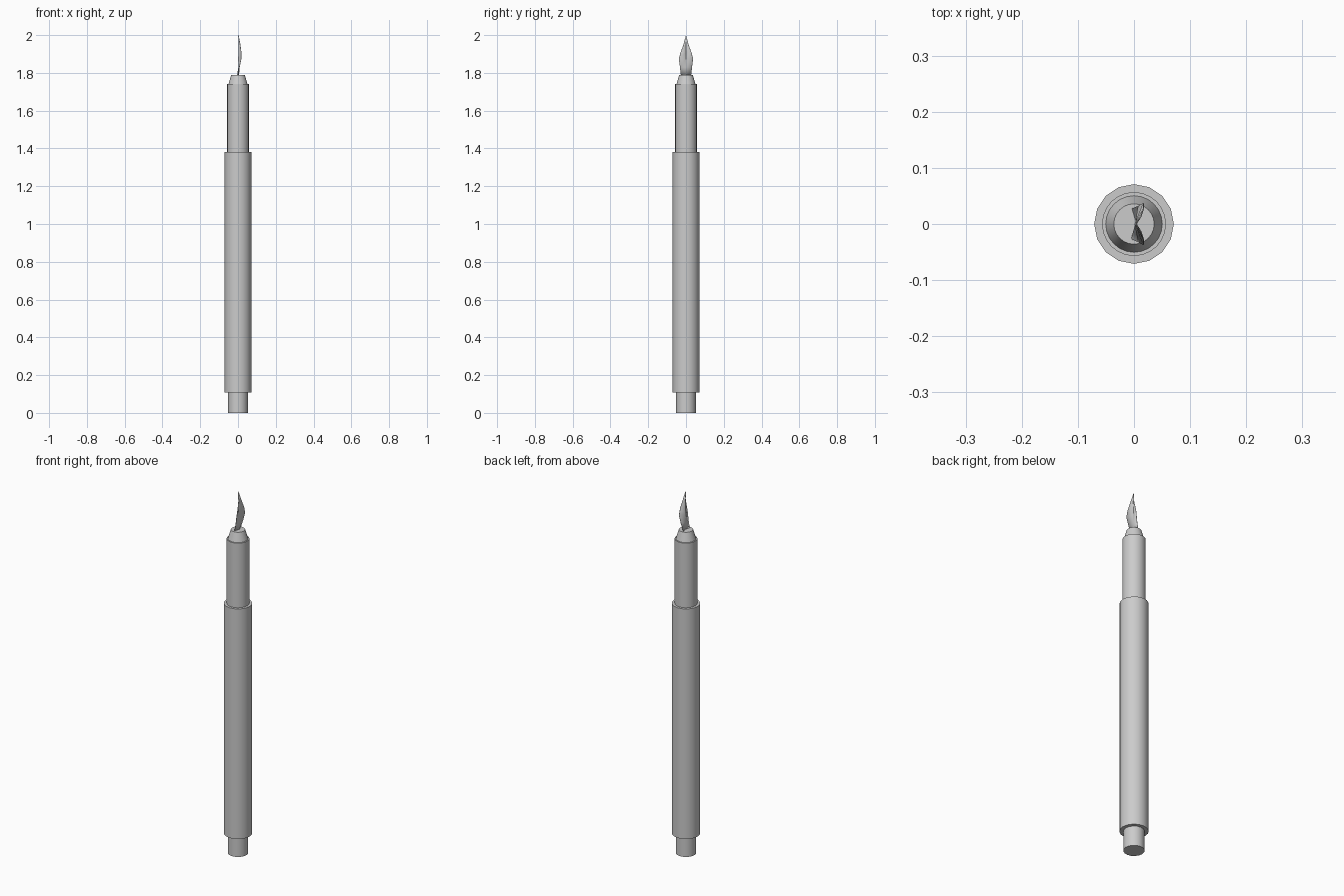
import bpy, bmesh, math

cube = bpy.data.objects.get("Cube")
if cube:
    bpy.data.objects.remove(cube, do_unlink=True)

grey = bpy.data.materials.new("plain grey")
grey.use_nodes = True
colour = (0.6, 0.6, 0.6, 1)
grey.diffuse_color = colour
grey.node_tree.nodes["Principled BSDF"].inputs["Base Color"].default_value = colour


def finish(name, bm):
    bmesh.ops.recalc_face_normals(bm, faces=bm.faces)
    mesh = bpy.data.meshes.new(name)
    bm.to_mesh(mesh)
    bm.free()
    mesh.materials.append(grey)
    obj = bpy.data.objects.new(name, mesh)
    bpy.context.collection.objects.link(obj)
    bpy.ops.object.select_all(action="DESELECT")
    obj.select_set(True)
    bpy.context.view_layer.objects.active = obj
    bpy.ops.object.shade_smooth_by_angle(angle=math.radians(30))
    return obj


def turned(name, r1, r2, z1, z2, sides=16):
    bm = bmesh.new()
    bmesh.ops.create_cone(bm, cap_ends=True, segments=sides,
                          radius1=r1, radius2=r2, depth=z2 - z1)
    bmesh.ops.translate(bm, verts=bm.verts, vec=(0, 0, (z1 + z2) / 2))
    return finish(name, bm)


# Handle, from the end plug up to the collar
turned("end_plug", 0.052, 0.052, 0, 0.11)
turned("barrel", 0.071, 0.071, 0.108, 1.382)
turned("grip", 0.057, 0.057, 1.38, 1.74, 24)
turned("collar", 0.051, 0.036, 1.738, 1.79, 24)

# Folded nib: height, half width, spine x, edge x
stations = [(1.785, 0.027, 0.004, -0.004), (1.83, 0.032, 0.003, 0.008),
            (1.875, 0.037, 0.002, 0.017), (1.91, 0.028, 0.003, 0.017),
            (1.95, 0.013, 0.004, 0.012)]
bm = bmesh.new()
rows = [[bm.verts.new((x, y, z)) for x, y in
         ((edge, -w), (spine, 0), (edge, w))]
        for z, w, spine, edge in stations]
for low, high in zip(rows, rows[1:]):
    for i in range(2):
        bm.faces.new((low[i], low[i + 1], high[i + 1], high[i]))
tip = bm.verts.new((0.002, 0, 2))
for i in range(2):
    bm.faces.new((rows[-1][i], rows[-1][i + 1], tip))
nib = finish("nib", bm)
solid = nib.modifiers.new("thickness", "SOLIDIFY")
solid.thickness = 0.002
solid.offset = 0
